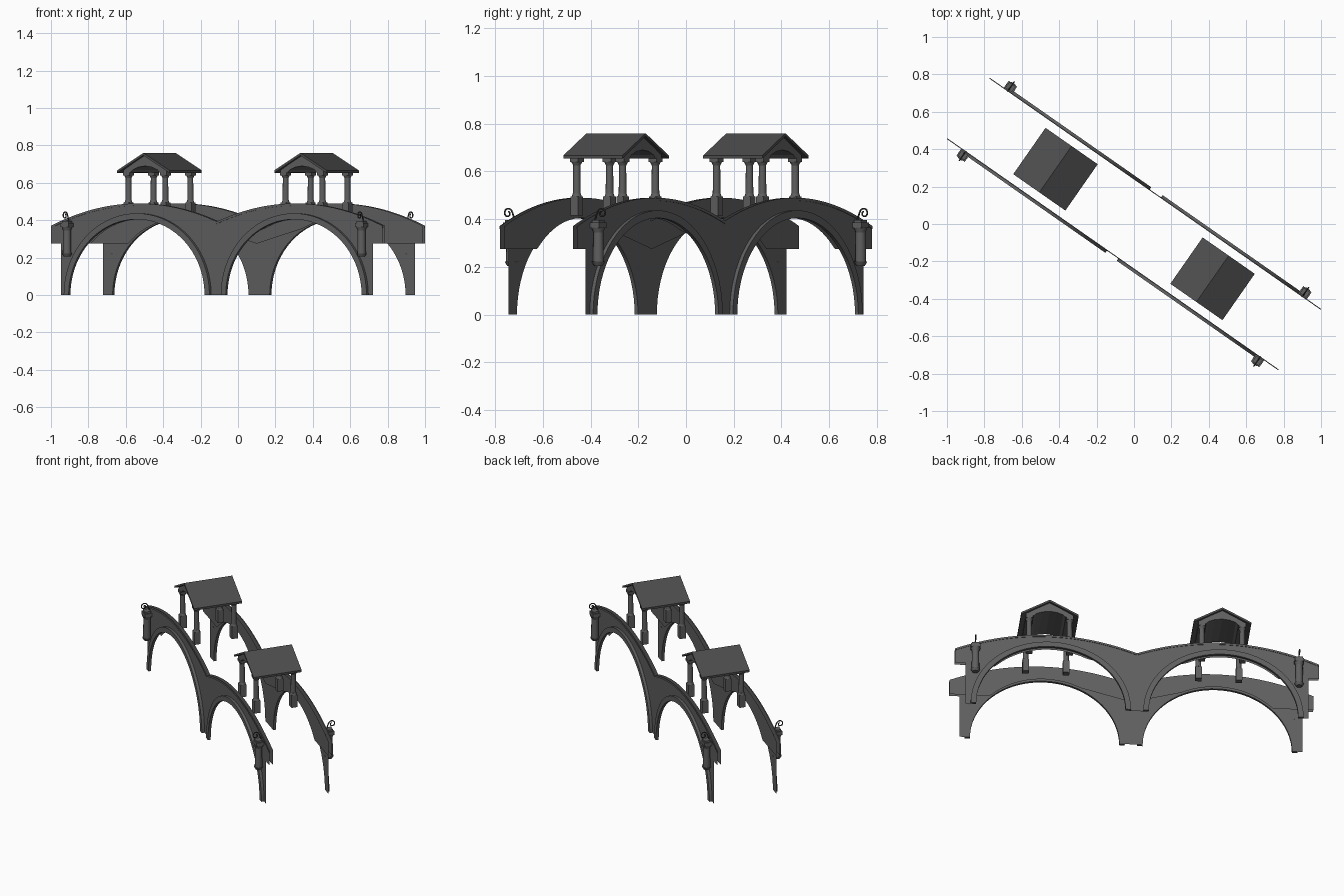
import bpy, bmesh, math
from mathutils import Matrix, Vector

if "Cube" in bpy.data.objects:
    bpy.data.objects.remove(bpy.data.objects["Cube"])

ANGLE = math.radians(-34.9)          # plan rotation of the whole bridge
CX, A, B = 0.512, 0.443, 0.405       # arch centre, half span, rise
RING = 0.032                         # arch ring width
END, LEG, ENDZ = 1.08, 1.017, 0.275  # wall end, leg edge, underside of wall end


def material(name, value):
    m = bpy.data.materials.new(name)
    m.diffuse_color = (value, value, value, 1)
    m.use_nodes = True
    m.node_tree.nodes["Principled BSDF"].inputs["Base Color"].default_value = m.diffuse_color
    return m


STONE = material("grey stone", 0.115)
ROOF = material("dark roof", 0.075)
IRON = material("dark iron", 0.05)


def finish(name, bm, mat, turn, smooth=True):
    me = bpy.data.meshes.new(name)
    bm.to_mesh(me)
    bm.free()
    ob = bpy.data.objects.new(name, me)
    bpy.context.collection.objects.link(ob)
    me.materials.append(mat)
    ob.rotation_euler.z = ANGLE + turn
    if smooth:
        bpy.ops.object.select_all(action='DESELECT')
        ob.select_set(True)
        bpy.context.view_layer.objects.active = ob
        bpy.ops.object.shade_smooth_by_angle(angle=math.radians(35))
    return ob


def box(bm, c, s):
    bmesh.ops.create_cube(bm, size=1, matrix=Matrix.Translation(c) @ Matrix.Diagonal((*s, 1)))


def cylinder(bm, x, y, z0, z1, r0, r1, n=12):
    bmesh.ops.create_cone(bm, cap_ends=True, segments=n, radius1=r0, radius2=r1, depth=z1 - z0,
                          matrix=Matrix.Translation((x, y, (z0 + z1) / 2)))


def prism(bm, profile, y0, y1):
    """Extrude an x-z outline along y."""
    a = [bm.verts.new((x, y0, z)) for x, z in profile]
    b = [bm.verts.new((x, y1, z)) for x, z in profile]
    n = len(profile)
    bm.faces.new(a)
    bm.faces.new(b[::-1])
    for i in range(n):
        j = (i + 1) % n
        bm.faces.new((a[i], b[i], b[j], a[j]))
    bmesh.ops.recalc_face_normals(bm, faces=bm.faces)


def deck(u):
    return 0.49 - 0.37 * (abs(u) - CX) ** 2


def strip(bm, low, y, outward):
    """Vertical sheet between a lower line of (u, z) points and the deck line."""
    cols = [(bm.verts.new((u, y, z)), bm.verts.new((u, y, deck(u)))) for u, z in low]
    for (b0, t0), (b1, t1) in zip(cols, cols[1:]):
        f = (b0, t0, t1, b1)
        bm.faces.new(f if outward else f[::-1])


def span(u0, u1, z, n=4):
    return [(u0 + (u1 - u0) * i / n, z) for i in range(n + 1)]


def arch(side, a=A, b=B, n=36):
    return [(side * CX - a * math.cos(math.pi * i / n), b * math.sin(math.pi * i / n))
            for i in range(n + 1)]


def wall(turn):
    # Outer face, cut by the two arches and reaching the ground at the legs
    bm = bmesh.new()
    y = 0.197
    strip(bm, span(-END, -LEG, ENDZ), y, True)
    strip(bm, span(-LEG, -CX - A, 0), y, True)
    strip(bm, arch(-1), y, True)
    strip(bm, span(-CX + A, CX - A, 0), y, True)
    strip(bm, arch(1), y, True)
    strip(bm, span(CX + A, LEG, 0), y, True)
    strip(bm, span(LEG, END, ENDZ), y, True)
    bmesh.ops.remove_doubles(bm, verts=bm.verts, dist=1e-5)
    finish("outer_wall", bm, STONE, turn)

    # Inner face, only the upper band with a shallow V over the middle leg
    bm = bmesh.new()
    low = []
    for i in range(145):
        u = -END + 2 * END * i / 144
        d = (abs(u) - CX) / A
        z = B * math.sqrt(max(0, 1 - d * d))
        low.append((u, max(z, ENDZ + (0.27 * abs(u) if abs(u) < 0.4 else 0))))
    strip(bm, low, 0.175, False)
    finish("inner_wall", bm, STONE, turn)

    # Thin coping along the outer edge
    bm = bmesh.new()
    us = [u for u, _ in span(-END, END, 0, 72)]
    prism(bm, [(u, deck(u)) for u in us] + [(u, deck(u) - 0.012) for u in us[::-1]], 0.195, 0.2)
    finish("coping", bm, STONE, turn)

    # Raised arch rings
    for side in (-1, 1):
        bm = bmesh.new()
        prism(bm, arch(side) + arch(side, A + RING, B + RING)[::-1], 0.197, 0.214)
        finish("arch_ring", bm, STONE, turn)

    # Engaged end pillars with scroll brackets
    for side in (-1, 1):
        x, y = side * 0.96, 0.222
        bm = bmesh.new()
        cylinder(bm, x, y, 0.205, 0.222, 0.018, 0.028)
        cylinder(bm, x, y, 0.222, 0.345, 0.023, 0.021)
        cylinder(bm, x, y, 0.345, 0.365, 0.021, 0.029)
        box(bm, (x, y, 0.375), (0.055, 0.046, 0.022))
        box(bm, (x, y, 0.391), (0.042, 0.036, 0.012))
        finish("end_pillar", bm, STONE, turn)

        cu = bpy.data.curves.new("scroll_bracket", 'CURVE')
        cu.dimensions = '3D'
        cu.bevel_depth = 0.0035
        cu.bevel_resolution = 1
        pts = [(0.205, 0.395), (0.212, 0.415)]
        for i in range(15):
            t = math.radians(170 - 30 * i)
            r = 0.023 - 0.0011 * i
            pts.append((0.24 + r * math.cos(t), 0.425 + r * math.sin(t)))
        sp = cu.splines.new('POLY')
        sp.points.add(len(pts) - 1)
        for p, (v, z) in zip(sp.points, pts):
            p.co = (x, v, z, 1)
        cu.materials.append(IRON)
        ob = bpy.data.objects.new("scroll_bracket", cu)
        ob.rotation_euler.z = ANGLE + turn
        bpy.context.collection.objects.link(ob)


def pavilion(turn):
    # Four columns on pedestals
    for du in (-0.12, 0.12):
        for v in (-0.117, 0.117):
            x = -CX + du
            bm = bmesh.new()
            box(bm, (x, v, 0.455), (0.038, 0.038, 0.08))
            cylinder(bm, x, v, 0.495, 0.507, 0.021, 0.017)
            cylinder(bm, x, v, 0.507, 0.625, 0.0165, 0.015)
            cylinder(bm, x, v, 0.625, 0.64, 0.015, 0.023)
            box(bm, (x, v, 0.648), (0.042, 0.042, 0.016))
            finish("column", bm, STONE, turn)

    # Beams and arched gable body below the roof
    bm = bmesh.new()
    half = [(0.14, 0.668), (0.14, 0.655), (0.095, 0.655), (0.08, 0.67), (0.045, 0.684)]
    outline = [(0, 0.75)] + half + [(0, 0.69)] + [(-x, z) for x, z in half[::-1]]
    prism(bm, [(x - CX, z) for x, z in outline], -0.135, 0.135)
    finish("gable", bm, STONE, turn, False)

    # Pitched roof slab
    bm = bmesh.new()
    outline = [(-0.17, 0.667), (0, 0.76), (0.17, 0.667), (0.17, 0.654), (0, 0.747), (-0.17, 0.654)]
    prism(bm, [(x - CX, z) for x, z in outline], -0.151, 0.151)
    finish("roof", bm, ROOF, turn, False)


for turn in (0, math.pi):
    wall(turn)
    pavilion(turn)
